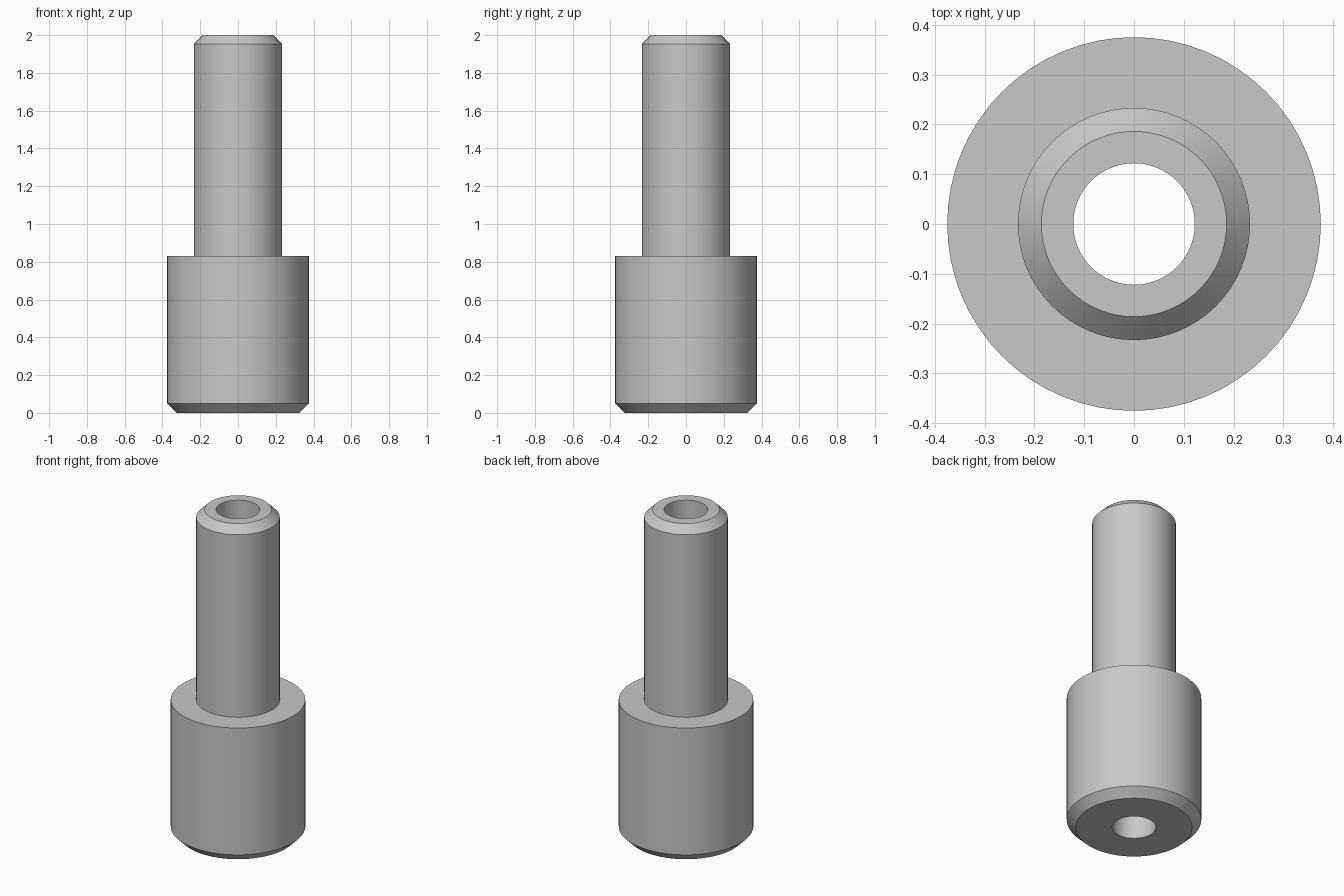
import bpy
import bmesh
from math import cos, sin, tau, radians

cube = bpy.data.objects.get("Cube")
if cube:
    bpy.data.objects.remove(cube, do_unlink=True)

SIDES = 64
BORE = 0.122

# Plain grey metal
grey = bpy.data.materials.new("grey metal")
grey.use_nodes = True
colour = (0.58, 0.58, 0.58, 1)
grey.diffuse_color = colour
grey.node_tree.nodes["Principled BSDF"].inputs["Base Color"].default_value = colour


def lathe(name, profile):
    """Spin a closed (radius, height) profile around the z axis."""
    bm = bmesh.new()
    rings = [[bm.verts.new((r * cos(tau * i / SIDES), r * sin(tau * i / SIDES), z))
              for i in range(SIDES)] for r, z in profile]
    for k, ring in enumerate(rings):
        above = rings[(k + 1) % len(rings)]
        for i in range(SIDES):
            j = (i + 1) % SIDES
            bm.faces.new((ring[i], ring[j], above[j], above[i]))
    bmesh.ops.recalc_face_normals(bm, faces=bm.faces)
    mesh = bpy.data.meshes.new(name)
    bm.to_mesh(mesh)
    bm.free()
    mesh.materials.append(grey)
    obj = bpy.data.objects.new(name, mesh)
    bpy.context.collection.objects.link(obj)
    bpy.ops.object.select_all(action="DESELECT")
    obj.select_set(True)
    bpy.context.view_layer.objects.active = obj
    bpy.ops.object.shade_smooth_by_angle(angle=radians(30))
    return obj


# Stepped bushing: chamfered wide base, narrow chamfered stem, through bore
lathe("stepped_bushing", [
    (BORE, 0), (0.325, 0), (0.375, 0.05),
    (0.375, 0.83), (0.233, 0.83),
    (0.233, 1.953), (0.186, 2), (BORE, 2),
])
